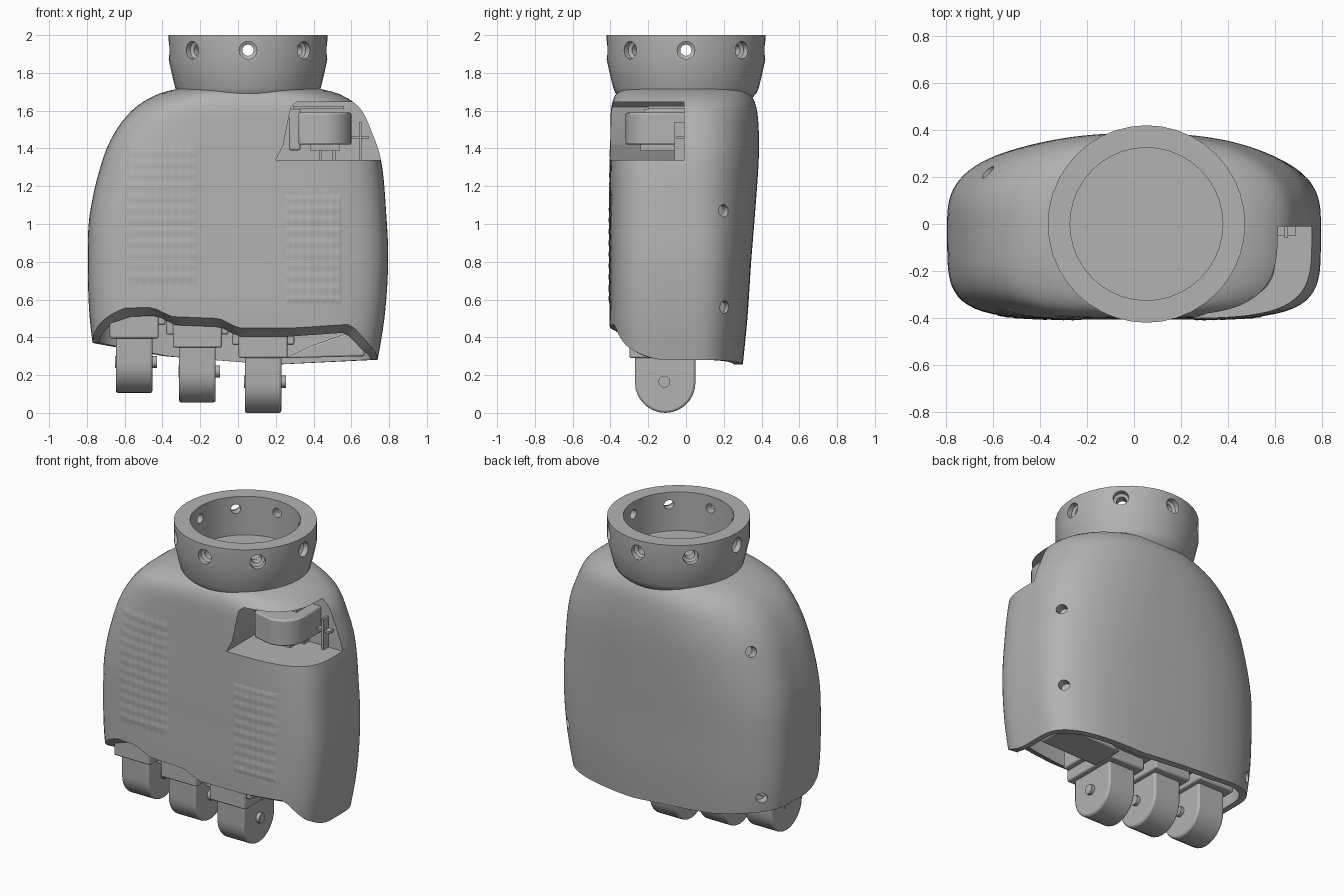
import bpy, bmesh, math
from math import sin, cos, pi
from mathutils import Matrix, Vector

cube = bpy.data.objects.get("Cube")
if cube:
    bpy.data.objects.remove(cube)

grey = bpy.data.materials.new("matte grey")
grey.use_nodes = True
grey.diffuse_color = (0.45, 0.45, 0.45, 1)
grey.node_tree.nodes["Principled BSDF"].inputs["Base Color"].default_value = grey.diffuse_color


def finish(name, bm):
    bmesh.ops.recalc_face_normals(bm, faces=bm.faces)
    mesh = bpy.data.meshes.new(name)
    bm.to_mesh(mesh)
    bm.free()
    mesh.materials.append(grey)
    ob = bpy.data.objects.new(name, mesh)
    bpy.context.collection.objects.link(ob)
    return ob


def activate(ob):
    bpy.ops.object.select_all(action='DESELECT')
    ob.select_set(True)
    bpy.context.view_layer.objects.active = ob


def smooth(ob, angle=35):
    activate(ob)
    bpy.ops.object.shade_smooth_by_angle(angle=math.radians(angle))


def cut(ob, cutter):
    cutter.hide_render = True
    mod = ob.modifiers.new("cut", 'BOOLEAN')
    mod.operation, mod.solver, mod.object = 'DIFFERENCE', 'EXACT', cutter
    activate(ob)
    bpy.ops.object.modifier_apply(modifier=mod.name)
    bpy.data.objects.remove(cutter)


def lathe(bm, profile, steps, matrix):
    """Spin a radius/height profile around z, then place it."""
    part = bmesh.new()
    vs = [part.verts.new((r, 0, z)) for r, z in profile]
    es = [part.edges.new(p) for p in zip(vs, vs[1:])]
    bmesh.ops.spin(part, geom=vs + es, cent=(0, 0, 0), axis=(0, 0, 1), angle=2 * pi, steps=steps)
    bmesh.ops.remove_doubles(part, verts=part.verts, dist=1e-4)
    bmesh.ops.recalc_face_normals(part, faces=part.faces)
    part.transform(matrix)
    tmp = bpy.data.meshes.new("tmp")
    part.to_mesh(tmp)
    part.free()
    bm.from_mesh(tmp)
    bpy.data.meshes.remove(tmp)


def prism(name, outline, lo, hi, axis, bevel=0):
    """Extrude an outline along x, y or z."""
    bm = bmesh.new()
    ends = []
    for w in (lo, hi):
        ring = []
        for u, v in outline:
            co = [u, v]
            co.insert(axis, w)
            ring.append(bm.verts.new(co))
        bm.faces.new(ring)
        ends.append(ring)
    a, b = ends
    for i in range(len(a)):
        bm.faces.new((a[i - 1], a[i], b[i], b[i - 1]))
    ob = finish(name, bm)
    if bevel:
        mod = ob.modifiers.new("bevel", 'BEVEL')
        mod.width, mod.segments, mod.limit_method = bevel, 2, 'ANGLE'
        smooth(ob)
    return ob


def box(name, x, y, z, bevel=0):
    return prism(name, [(x[0], y[0]), (x[1], y[0]), (x[1], y[1]), (x[0], y[1])], *z, 2, bevel)


# Palm sections: height, centre x, half width, front depth, back depth, front and back squareness
SECTIONS = [
    (0.20, -0.01, 0.735, 0.39, 0.295, 5, 2.9), (0.50, -0.005, 0.78, 0.405, 0.325, 5, 2.9),
    (0.80, 0, 0.795, 0.405, 0.345, 5, 2.85), (1.05, 0, 0.785, 0.405, 0.365, 4.8, 2.7),
    (1.34, 0.02, 0.737, 0.402, 0.385, 4.4, 2.5), (1.50, 0.03, 0.673, 0.4, 0.385, 4, 2.4),
    (1.62, 0.05, 0.59, 0.395, 0.372, 3.6, 2.3), (1.69, 0.057, 0.475, 0.37, 0.342, 2.7, 2.2),
    (1.72, 0.055, 0.36, 0.33, 0.32, 2.1, 2.1)]


def section(z):
    """Catmull-Rom interpolation of the section table."""
    s = SECTIONS
    i = max(k for k in range(len(s) - 1) if s[k][0] <= z or k == 0)
    t = (z - s[i][0]) / (s[i + 1][0] - s[i][0])
    a, b, c, d = s[max(i - 1, 0)], s[i], s[i + 1], s[min(i + 2, len(s) - 1)]
    h = c[0] - b[0]
    out = []
    for k in range(1, 7):
        m0 = (c[k] - a[k]) / (c[0] - a[0]) * h
        m1 = (d[k] - b[k]) / (d[0] - b[0]) * h
        out.append((2*t**3 - 3*t*t + 1) * b[k] + (t**3 - 2*t*t + t) * m0
                   + (3*t*t - 2*t**3) * c[k] + (t**3 - t*t) * m1)
    return out


def surface(z, ang):
    cx, w, front, back, n_front, n_back = section(z)
    c, s = cos(ang), sin(ang)
    depth, n = (back, n_back) if s > 0 else (front, n_front)
    r = (abs(c) ** n + abs(s) ** n) ** (-1 / n)
    return cx + w * r * c, depth * r * s


def lerp(x, pts):
    for (x0, y0), (x1, y1) in zip(pts, pts[1:]):
        if x <= x1:
            return y0 + (y1 - y0) * max(0, (x - x0) / (x1 - x0))
    return pts[-1][1]


FRONT_HEM = [(-0.7, .55), (-.45, .56), (-.35, .51), (-.1, .5), (0, .45), (.3, .45), (.6, .47), (.72, .4)]
BACK_HEM = [(-0.78, 0.37), (-0.4, 0.3), (0.2, 0.255), (0.74, 0.28)]

# Palm shell with a wavy hem, chamfered rim and hollow underside
COLS, ROWS = 144, 32
bm = bmesh.new()
columns = []
for i in range(COLS):
    ang = 2 * pi * (i + 0.5) / COLS
    x, y = surface(0.45, ang)
    w = min(1, max(0, (-0.1 - y) / 0.28)) ** 2
    hem = w * lerp(x, FRONT_HEM) + (1 - w) * lerp(x, BACK_HEM)
    x, y = surface(hem, ang)
    inner = (x * 0.95, y * (0.85 if y > 0 else 0.93 - 0.13 * w))
    col = [bm.verts.new((*inner, 0.62)), bm.verts.new((*inner, hem - 0.045 * w))]
    for j in range(ROWS + 1):
        z = hem + (1.72 - hem) * (1 - (1 - j / ROWS) ** 1.6)
        col.append(bm.verts.new((*surface(z, ang), z)))
    columns.append(col)
for i in range(COLS):
    a, b = columns[i - 1], columns[i]
    for j in range(len(a) - 1):
        bm.faces.new((a[j], b[j], b[j + 1], a[j + 1]))
bm.faces.new([c[0] for c in columns])
bm.faces.new([c[-1] for c in columns])
palm = finish("palm_shell", bm)

# Thumb opening at the upper left corner
opening = [(0.2, 1.34), (1, 1.34), (1, 1.645), (0.31, 1.645), (0.28, 1.62), (0.24, 1.42)]
cut(palm, prism("thumb_opening", opening, -0.7, -0.01, 1))

# Screw holes around the back edges
bm = bmesh.new()
for pos, aim in [((0.74, 0.21, 1.07), (1, 0.6, 0)), ((0.735, 0.22, 0.56), (1, 0.6, 0)),
                 ((-0.62, 0.22, 1.38), (-1, 0.7, 0.4)), ((-0.69, 0.21, 0.45), (-1, 0.8, 0))]:
    turn = Vector(aim).to_track_quat('Z', 'Y').to_matrix().to_4x4()
    lathe(bm, [(0, -0.08), (0.033, -0.08), (0.033, 0.15), (0, 0.15)], 16, Matrix.Translation(pos) @ turn)
cut(palm, finish("screw_holes", bm))
smooth(palm)

# Faint rippled grip patches on the front, sunk in at their borders
for name, x0, x1, z0, z1 in [("outer", -0.6, -0.2, 0.64, 1.46), ("inner", 0.24, 0.56, 0.55, 1.18)]:
    bm = bmesh.new()
    bmesh.ops.create_grid(bm, x_segments=48, y_segments=80, size=1)
    for v in bm.verts:
        edge = min(1, 6 * (1 - max(abs(v.co.x), abs(v.co.y))))
        x = x0 + (x1 - x0) * (v.co.x + 1) / 2
        z = z0 + (z1 - z0) * (v.co.y + 1) / 2
        cx, w, front, back, n = section(z)[:5]
        y = -front * (1 - abs((x - cx) / w) ** n) ** (1 / n)
        ripple = 1 + sin(2 * pi * (x / 0.08 + z / 0.12)) * sin(2 * pi * (x / 0.08 - z / 0.12))
        v.co = (x, y + 0.003 - edge * (0.004 + 0.002 * ripple), z)
    smooth(finish(name + "_grip_patch", bm), 180)

# Wrist collar with eight stepped radial holes
centre = Matrix.Translation((0.053, 0, 0))
bm = bmesh.new()
lathe(bm, [(0, 1.66), (0.345, 1.66), (0.375, 1.695), (0.385, 1.72), (0.4, 1.78), (0.42, 1.87), (0.42, 2),
           (0.325, 2), (0.325, 1.75), (0, 1.75)], 40, centre)
collar = finish("wrist_collar", bm)
bm = bmesh.new()
for k in range(8):
    turn = Matrix.Rotation(k * pi / 4, 4, 'Z') @ Matrix.Rotation(pi / 2, 4, 'Y')
    lathe(bm, [(0, 0.28), (0.03, 0.28), (0.03, 0.375), (0.047, 0.385), (0.047, 0.5), (0, 0.5)],
          16, centre @ Matrix.Translation((0, 0, 1.92)) @ turn)
cut(collar, finish("collar_holes", bm))
smooth(collar)

# Three finger knuckles with brackets and pins
for name, x, low in [("outer", -0.55, 0.105), ("middle", -0.215, 0.055), ("inner", 0.133, 0)]:
    arc = [(-0.11 + 0.16 * cos(a), low + 0.16 + 0.16 * sin(a))
           for a in [pi + pi * k / 14 for k in range(15)]]
    prism(name + "_knuckle", arc + [(0.05, 0.63), (-0.27, 0.63)], x - 0.097, x + 0.097, 0, 0.012)
    box(name + "_bracket", (x - 0.13, x + 0.13), (-0.3, 0.1), (low + 0.29, 0.63), 0.01)
    box(name + "_bracket_step", (x - 0.165, x + 0.165), (-0.29, 0.15), (low + 0.36, 0.63), 0.01)
    bm = bmesh.new()
    lathe(bm, [(0, -0.1), (0.032, -0.1), (0.032, 0.12), (0, 0.12)], 12,
          Matrix.Translation((x, -0.115, low + 0.165)) @ Matrix.Rotation(pi / 2, 4, 'Y'))
    smooth(finish(name + "_pin", bm))

# Sloping housing beside the inner knuckle
prism("tendon_housing", [(0.25, 0.29), (0.4, 0.36), (0.6, 0.43), (0.67, 0.37), (0.67, 0.3)], -0.05, 0.18, 1, 0.01)

# Thumb knuckle and its ribs inside the opening
curve = [(0.45 + 0.15 * sin(a), -0.17 - 0.15 * cos(a)) for a in [pi / 2 * k / 10 for k in range(11)]]
prism("thumb_knuckle", [(0.32, 0.02), (0.32, -0.29)] + curve + [(0.6, 0.02)], 1.42, 1.59, 2, 0.01)
box("thumb_knuckle_foot", (0.38, 0.54), (-0.24, 0.02), (1.39, 1.43))
box("thumb_bracket", (0.27, 0.33), (-0.22, 0.02), (1.39, 1.61), 0.01)
box("thumb_top_rib", (0.29, 0.56), (-0.2, 0.02), (1.61, 1.625))
for x in (0.43, 0.5, 0.64):
    box("thumb_lower_rib", (x, x + 0.015), (-0.06, 0.02), (1.33, 1.54))
box("thumb_cross_rib", (0.58, 0.69), (-0.05, 0.02), (1.45, 1.465))
